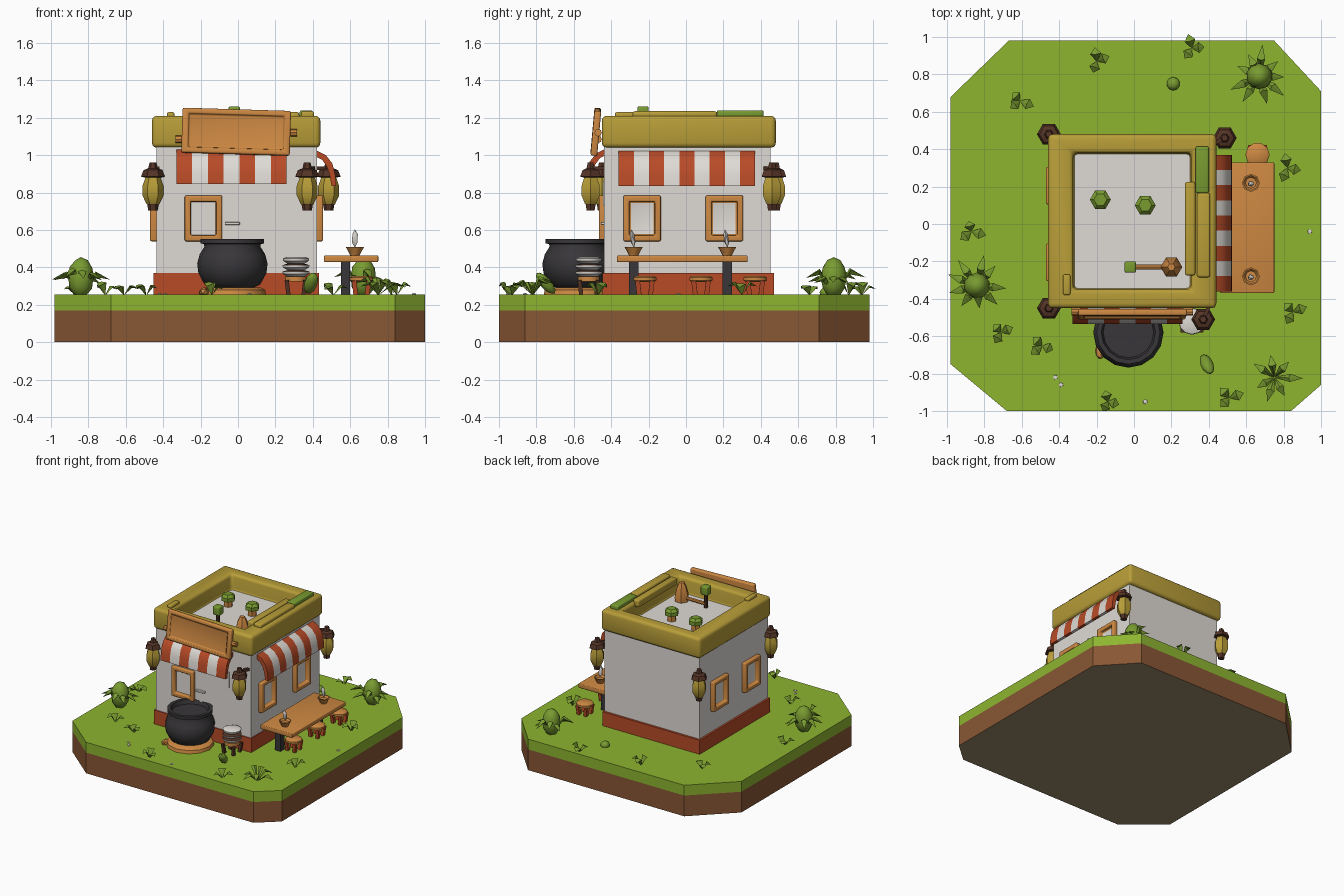
import bpy, bmesh, math, random
from mathutils import Matrix, Vector

random.seed(4)
if "Cube" in bpy.data.objects:
    bpy.data.objects.remove(bpy.data.objects["Cube"])


def material(name, *rgb):
    m = bpy.data.materials.new(name)
    m.use_nodes = True
    m.diffuse_color = (*rgb, 1)
    m.node_tree.nodes["Principled BSDF"].inputs["Base Color"].default_value = (*rgb, 1)
    return m


GRASS = material("grass green", .27, .46, .03)
SOIL = material("soil brown", .25, .095, .035)
TAN = material("underside tan", .33, .25, .15)
WHITE = material("plaster white", .74, .71, .67)
RED = material("brick red", .48, .07, .02)
YELLOW = material("roof yellow", .48, .34, .04)
ORANGE = material("wood orange", .62, .25, .055)
IRON = material("iron charcoal", .04, .037, .04)
BARK = material("dark brown", .09, .035, .02)
LEAF = material("leaf green", .19, .33, .03)


def finish(name, bm, mats, loc=(0, 0, 0), rot=(0, 0, 0), angle=35):
    bmesh.ops.recalc_face_normals(bm, faces=bm.faces)
    me = bpy.data.meshes.new(name)
    for f in bm.faces:
        f.smooth = angle > 0
    bm.to_mesh(me)
    bm.free()
    if angle:
        me.set_sharp_from_angle(angle=math.radians(angle))
    for m in mats:
        me.materials.append(m)
    ob = bpy.data.objects.new(name, me)
    ob.location, ob.rotation_euler = loc, rot
    bpy.context.collection.objects.link(ob)
    return ob


def round_edges(bm, width):
    edges = [e for e in bm.edges if e.calc_face_angle(0) > .5]
    bmesh.ops.bevel(bm, geom=edges, offset=width, segments=3, profile=.5, affect='EDGES')


def box(name, mat, size, loc, rot=(0, 0, 0), bevel=0):
    bm = bmesh.new()
    bmesh.ops.create_cube(bm, size=1)
    bmesh.ops.scale(bm, vec=size, verts=bm.verts)
    if bevel:
        round_edges(bm, bevel)
    return finish(name, bm, [mat], loc, rot)


def recessed(name, mats, size, border, depth, bevel, loc, rot=(0, 0, 0)):
    """Rounded block whose local front face is sunk inside a border."""
    bm = bmesh.new()
    bmesh.ops.create_cube(bm, size=1)
    bmesh.ops.scale(bm, vec=size, verts=bm.verts)
    face = min(bm.faces, key=lambda f: f.calc_center_median().y)
    bmesh.ops.inset_region(bm, faces=[face], thickness=.01)
    for v in face.verts:
        v.co.x = math.copysign(size[0] / 2 - border[0], v.co.x)
        v.co.z = math.copysign(size[2] / 2 - border[1], v.co.z)
    pit = bmesh.ops.extrude_discrete_faces(bm, faces=[face])["faces"][0]
    bmesh.ops.translate(bm, vec=(0, depth, 0), verts=pit.verts)
    pit.material_index = len(mats) - 1
    round_edges(bm, bevel)
    return finish(name, bm, mats, loc, rot)


def lathe(name, mats, profile, loc, sides=16, rot=(0, 0, 0), rule=None, angle=40):
    """Turn (radius, height) points; rule gives a material index per band."""
    bm = bmesh.new()
    rings = [[bm.verts.new((r * math.cos(a), r * math.sin(a), z))
              for a in (i * math.tau / sides for i in range(sides))] for r, z in profile]
    for k, (lo, hi) in enumerate(zip(rings, rings[1:])):
        for i in range(sides):
            j = (i + 1) % sides
            f = bm.faces.new((lo[i], lo[j], hi[j], hi[i]))
            f.material_index = rule(k) if rule else 0
    bm.faces.new(rings[0][::-1]).material_index = rule(0) if rule else 0
    bm.faces.new(rings[-1]).material_index = rule(len(rings) - 2) if rule else 0
    return finish(name, bm, mats, loc, rot, angle)


def egg(name, mat, size, loc, rot=(0, 0, 0), detail=1):
    bm = bmesh.new()
    bmesh.ops.create_icosphere(bm, subdivisions=detail, radius=1)
    bmesh.ops.scale(bm, vec=size, verts=bm.verts)
    return finish(name, bm, [mat], loc, rot)


# Ground slab: soil below, turf above
GROUND = .255
outline = [(-.67, .98), (.75, .98), (1, .71), (1, -.86), (.84, -1), (-.68, -1), (-.98, -.75), (-.98, .68)]
bm = bmesh.new()
layers = [[bm.verts.new((x, y, z)) for x, y in outline] for z in (0, .17, GROUND)]
for k in range(2):
    for i in range(8):
        j = (i + 1) % 8
        bm.faces.new((layers[k][i], layers[k][j], layers[k + 1][j], layers[k + 1][i])).material_index = k
bm.faces.new(layers[2]).material_index = 1
bm.faces.new(layers[0]).material_index = 2
finish("ground", bm, [SOIL, GRASS, TAN], angle=0)

# House shell
box("walls", WHITE, (.86, .89, .84), (-.007, .007, .66))
box("red_plinth", RED, (.885, .915, .115), (-.01, .012, .313))
recessed("roof_tray", [YELLOW], (.9, .17, .93), (.135, .1), .14, .025, (-.01, .015, 1.125), (-math.pi / 2, 0, 0))

# Windows on the front, right and left walls
for name, x, y, turn in (("front_window", -.185, -.44, 0),
                         ("right_window_a", .43, -.235, 1), ("right_window_b", .43, .205, 1),
                         ("left_window_a", -.445, -.205, -1), ("left_window_b", -.445, .205, -1)):
    recessed(name, [ORANGE, WHITE], (.2, .05, .245), (.032, .032), .03, .008, (x, y, .662), (0, 0, turn * math.pi / 2))
box("wall_panel", WHITE, (.175, .008, .13), (.142, -.44, .795))
box("wall_handle", WHITE, (.08, .02, .015), (-.03, -.445, .635), bevel=.004)


# Striped awnings
def awning(name, length, stripes, loc, rot):
    outer = [(0, .19), (.05, .165), (.085, .12), (.1, .06), (.105, 0)]
    inner = [(.08, 0), (.07, .06), (.055, .105), (.03, .14), (0, .155)]
    bm = bmesh.new()
    cuts = [[bm.verts.new((length * (s / stripes - .5), -d, z)) for d, z in outer + inner]
            for s in range(stripes + 1)]
    for s in range(stripes):
        for i in range(10):
            j = (i + 1) % 10
            bm.faces.new((cuts[s][i], cuts[s][j], cuts[s + 1][j], cuts[s + 1][i])).material_index = s % 2
    for cut in (cuts[0], cuts[-1]):
        for i in range(4):
            bm.faces.new((cut[i], cut[i + 1], cut[8 - i], cut[9 - i]))
    finish(name, bm, [RED, WHITE], loc, rot)


awning("front_awning", .59, 7, (-.035, -.43, .845), (0, 0, 0))
awning("right_awning", .73, 9, (.42, .005, .835), (0, 0, math.pi / 2))

# Blank sign board with side pegs
recessed("sign_board", [ORANGE], (.58, .036, .24), (.035, .03), .012, .01, (-.01, -.482, 1.125), (-.09, .03, 0))
for x, z in ((-.31, 1.085), (.29, 1.12)):
    lathe("sign_peg", [ORANGE], [(.02, -.025), (.02, .025)], (x, -.47, z), 8, (0, math.pi / 2, 0))

# Rooftop slabs, vents and pipe
box("green_slab", LEAF, (.07, .25, .04), (.365, .29, 1.22), bevel=.01)
box("rim_slab", YELLOW, (.07, .45, .04), (.372, -.06, 1.215), bevel=.012)
box("inner_slab", YELLOW, (.055, .5, .06), (.3, -.025, 1.2), bevel=.012)
box("corner_slab", YELLOW, (.04, .11, .03), (-.36, -.325, 1.215), bevel=.01)
for x, y in ((-.18, .13), (.06, .1)):
    lathe("roof_vent", [ORANGE, LEAF], [(.035, 0), (.035, .07), (.056, .07), (.056, .1), (.035, .12)],
          (x, y, 1.06), 6, rule=lambda k: int(k > 0), angle=20)
lathe("pipe_post", [BARK], [(.015, 0), (.015, .15)], (-.02, -.23, 1.06), 8)
box("pipe_cap", LEAF, (.06, .06, .07), (-.02, -.23, 1.225), bevel=.008)
lathe("pipe_run", [ORANGE], [(.014, 0), (.014, .22)], (-.02, -.23, 1.11), 8, (0, math.pi / 2, 0))
lathe("chimney_pot", [ORANGE], [(.055, 0), (.058, .06), (.04, .13), (.02, .17)], (.2, -.23, 1.06), 6)

# Lanterns at the four corners
for x, y in ((-.455, .48), (.485, .46), (-.455, -.45), (.37, -.51)):
    lathe("lantern", [BARK, YELLOW],
          [(.025, -.03), (.03, 0), (.035, .005), (.056, .05), (.056, .1), (.04, .145),
           (.064, .15), (.05, .185), (.025, .195), (.018, .225)],
          (x, y, .735), 6, rule=lambda k: int(2 <= k < 5), angle=30)
    bx, by = math.copysign(.41, x), math.copysign(.42, y)
    arm = box("lantern_arm", BARK, (math.dist((x, y), (bx, by)), .02, .02),
              ((x + bx) / 2, (y + by) / 2, .93), (0, 0, math.atan2(y - by, x - bx)))

# Cauldron on its hearth
lathe("cauldron", [IRON],
      [(.1, .285), (.15, .31), (.182, .37), (.188, .42), (.175, .47), (.15, .51), (.152, .525),
       (.17, .528), (.17, .553), (.145, .553), (.135, .52)], (-.03, -.58, 0), 16)
lathe("hearth_ring", [ORANGE], [(.18, 0), (.175, .025), (.15, .038)], (-.03, -.58, GROUND), 12)
egg("hearth_log", ORANGE, (.03, .045, .025), (-.18, -.68, .27))

# Bowl stack on a small stand
lathe("bowl_stack", [WHITE, BARK],
      [(.045, .35), (.07, .365), (.072, .378), (.045, .385), (.07, .4), (.072, .412),
       (.045, .42), (.068, .435), (.07, .448), (.05, .456)],
      (.31, -.52, 0), 12, rule=lambda k: int(k in (2, 5)))
lathe("stand_seat", [ORANGE], [(.06, .325), (.06, .352)], (.31, -.52, 0), 10)


def legs(name, mat, x, y, spread, top, width):
    for sx in (-1, 1):
        for sy in (-1, 1):
            box(name, mat, (width, width, top - GROUND),
                (x + sx * spread, y + sy * spread, (top + GROUND) / 2), (-sy * .12, sx * .12, 0))


legs("stand_leg", BARK, .31, -.52, .045, .33, .022)

# Table, bowls and stools
box("table_top", ORANGE, (.29, .7, .035), (.605, -.02, .446), bevel=.006)
for y in (-.28, .22):
    box("table_leg", IRON, (.05, .05, .18), (.575, y, .345))
    lathe("table_bowl", [ORANGE], [(.025, 0), (.03, .012), (.048, .045), (.04, .045), (.03, .03)],
          (.625, y, .463), 8)
    egg("spoon", WHITE, (.018, .014, .05), (.625, y - .005, .555), (.15, 0, 0))
for y in (-.22, .08, .37):
    lathe("stool_seat", [ORANGE], [(.05, .322), (.065, .33), (.065, .345), (.05, .355)], (.66, y, 0), 10)
    legs("stool_leg", RED, .66, y, .035, .33, .025)


# Plants
def plant(name, x, y, blades, reach, height, width):
    bm = bmesh.new()
    for b in range(blades):
        r, h = reach * random.uniform(.75, 1.1), height * random.uniform(.6, 1)
        turn = Matrix.Rotation(math.tau * (b + random.uniform(-.2, .2)) / blades, 3, 'Z')
        pts = [(0, 0, 0), (r * .55, width, h), (r * .5, 0, h * .82), (r * .55, -width, h), (r, 0, h * .7), (r * .5, 0, h * 1.06)]
        v = [bm.verts.new(turn @ Vector(p)) for p in pts]
        for mid in (v[2], v[5]):
            for tri in ((v[0], v[1]), (v[1], v[4]), (v[4], v[3]), (v[3], v[0])):
                bm.faces.new((*tri, mid))
    finish(name, bm, [LEAF], (x, y, GROUND - .005), angle=0)


for x, y in ((.67, .79), (-.84, -.33)):
    egg("bush_heart", LEAF, (.07, .07, .11), (x, y, .345), detail=2)
    plant("bush_leaves", x, y, 9, .16, .15, .022)
plant("fern", .75, -.82, 7, .14, .1, .022)
tufts = [(-.2, .87), (.31, .94), (-.61, .66), (-.87, -.04), (-.71, -.58), (-.49, -.65),
         (-.14, -.95), (.51, -.93), (.85, -.47), (.82, .3)]
for x, y in tufts:
    plant("grass_tuft", x, y, 3, .075, .07, .03)
egg("leaning_leaf", LEAF, (.035, .03, .075), (.39, -.75, .315), (.7, .35, 0), 2)
egg("round_shrub", LEAF, (.036, .036, .03), (.21, .75, .265), detail=2)
for x, y in ((-.42, -.82), (-.39, -.86), (.94, -.04), (.06, -.95)):
    egg("pebble", WHITE, (.014, .014, .008), (x, y, GROUND))
